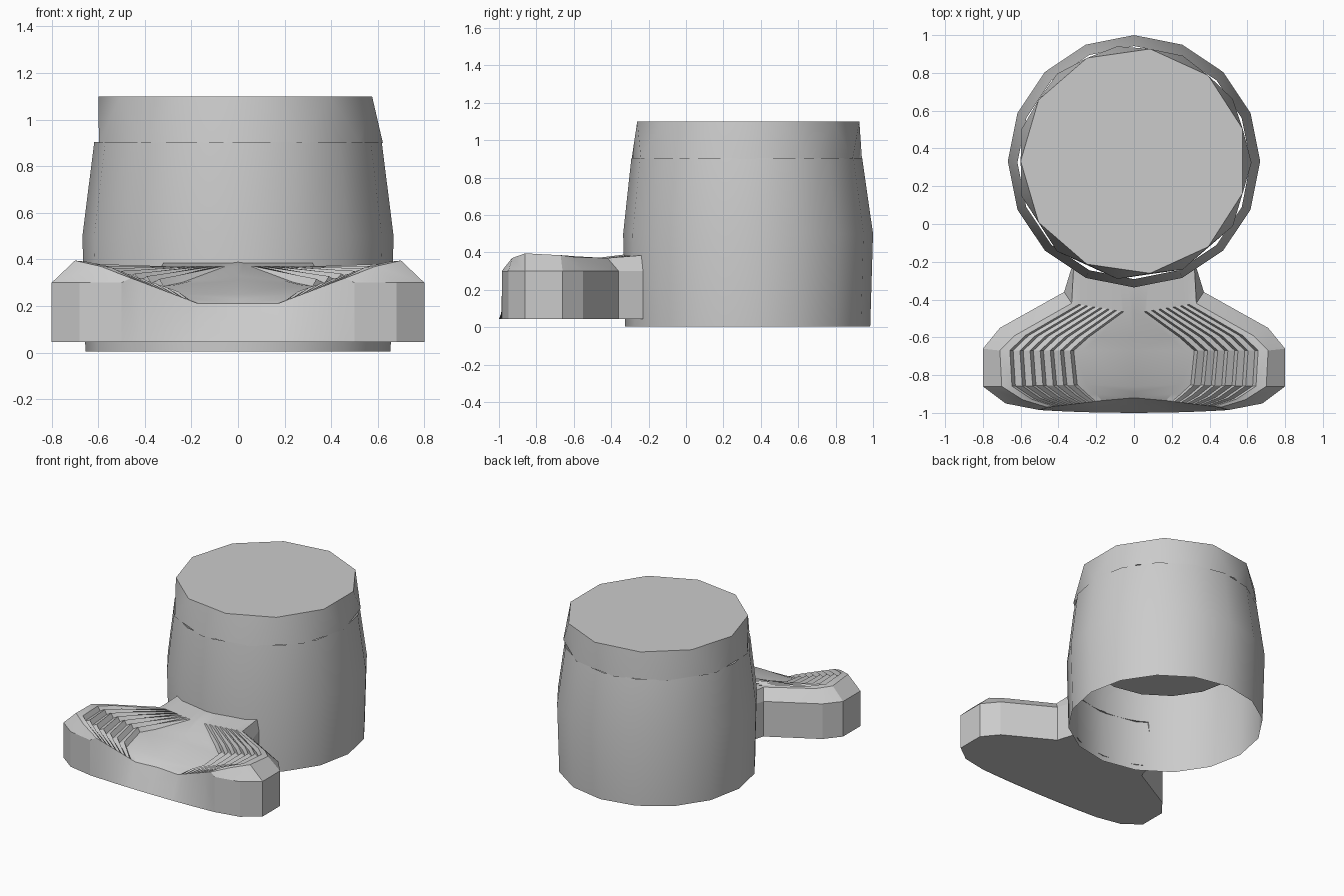
import bpy, bmesh, math
from mathutils import Vector

if "Cube" in bpy.data.objects:
    bpy.data.objects.remove(bpy.data.objects["Cube"], do_unlink=True)

grey = bpy.data.materials.new("plain grey")
grey.use_nodes = True
colour = (0.6, 0.6, 0.6, 1)
grey.diffuse_color = colour
grey.node_tree.nodes["Principled BSDF"].inputs["Base Color"].default_value = colour


def finish(name, bm, angle):
    """Turn a bmesh into a named, shaded object."""
    mesh = bpy.data.meshes.new(name)
    bm.to_mesh(mesh)
    bm.free()
    mesh.materials.append(grey)
    ob = bpy.data.objects.new(name, mesh)
    bpy.context.collection.objects.link(ob)
    bpy.ops.object.select_all(action="DESELECT")
    ob.select_set(True)
    bpy.context.view_layer.objects.active = ob
    bpy.ops.object.shade_smooth_by_angle(angle=math.radians(angle))
    return ob


def ring(bm, n, radius, y, z, turn=0.0):
    out = []
    for i in range(n):
        a = 2 * math.pi * (i + turn) / n
        out.append(bm.verts.new((radius * math.cos(a), y + radius * math.sin(a), z)))
    return out


# Barrel: open-bottomed tapered tube
SIDES = 16
bm = bmesh.new()
rings = [ring(bm, SIDES, r, y, z) for r, y, z in
         ((0.655, 0.33, 0.005), (0.668, 0.332, 0.5), (0.617, 0.325, 0.905))]
for low, high in zip(rings, rings[1:]):
    for i in range(SIDES):
        j = (i + 1) % SIDES
        bm.faces.new((low[i], low[j], high[j], high[i]))
finish("barrel", bm, 40)

# Ceiling inside the hollow of the barrel
bm = bmesh.new()
bm.faces.new(reversed(ring(bm, SIDES, 0.54, 0.33, 0.53)))
finish("inner_ceiling", bm, 30)

# Collar: triangulated facets up to a flat lid
SIDES = 11
bm = bmesh.new()
low = ring(bm, SIDES, 0.622, 0.325, 0.9)
high = ring(bm, SIDES, 0.6, 0.333, 1.1, 0.5)
for i in range(SIDES):
    j = (i + 1) % SIDES
    bm.faces.new((low[i], low[j], high[i]))
    bm.faces.new((high[i], low[j], high[j]))
bm.faces.new(high)
finish("collar", bm, 36)

# Pad: half is lofted row by row from the outer wall to the middle
outline = [(0.33, -0.23), (0.37, -0.36), (0.71, -0.55), (0.8, -0.66),
           (0.8, -0.86), (0.68, -0.95), (0.5, -0.985)]
top_rim = [(0.32, -0.23, 0.385), (0.33, -0.42, 0.37), (0.63, -0.59, 0.375),
           (0.71, -0.67, 0.385), (0.7, -0.86, 0.395), (0.59, -0.93, 0.37),
           (0.46, -0.97, 0.32)]
scoop = [(0.03, -0.32, 0.385), (0.02, -0.47, 0.37), (0.19, -0.6, 0.31),
         (0.27, -0.67, 0.29), (0.25, -0.85, 0.25), (0.2, -0.9, 0.23),
         (0.17, -0.935, 0.21)]
middle = [(0, -0.32, 0.39), (0, -0.48, 0.37), (0, -0.6, 0.33),
          (0, -0.67, 0.31), (0, -0.86, 0.25), (0, -0.89, 0.23),
          (0, -0.92, 0.21)]


def barrel_y(x):
    """Front of the barrel wall at a given x."""
    return 0.33 - math.sqrt(0.65 ** 2 - x * x)


def with_front(row):
    """Continue a row down the sloping front wall."""
    pts = [Vector(p) for p in row]
    x = pts[-1].x
    base = Vector((x, -1.0 + 0.06 * x * x, 0.045))
    return pts + [pts[-1].lerp(base, 0.5), base]


def blend(t, lift):
    """Row between rim and scoop, lifted to form a saw-tooth edge."""
    row = [Vector(a).lerp(Vector(b), t) for a, b in zip(top_rim, scoop)]
    row[0].y = barrel_y(row[0].x)
    for p in row[2:6]:
        p.z += lift
    return with_front(row)


foot = [Vector((x, y, 0.045)) for x, y in outline]
foot += [foot[-1].copy(), foot[-1].copy()]
wall = [Vector((x, y, 0.3)) for x, y in outline]
wall += [wall[-1].lerp(foot[-1], 0.5), foot[-1].copy()]
rows = [foot, wall, with_front(top_rim)]
RIBS = 7
for k in range(RIBS):
    t = 0.12 + 0.85 * k / RIBS
    rows += [blend(t, 0.012), blend(t + 0.04, -0.016)]
rows += [with_front(scoop), with_front(middle)]

bm = bmesh.new()
for side in (1, -1):
    grid = [[bm.verts.new((side * p.x, p.y, p.z)) for p in row] for row in rows]
    for a, b in zip(grid, grid[1:]):
        for i in range(len(a) - 1):
            bm.faces.new((a[i], a[i + 1], b[i + 1], b[i]))
# Flat underside, following the barrel at the back
under = outline + [(0, -1.0)] + [(-x, y) for x, y in reversed(outline)]
under += [(x, barrel_y(x)) for x in (-0.22, -0.11, 0, 0.11, 0.22)]
bm.faces.new([bm.verts.new((x, y, 0.045)) for x, y in under])
bmesh.ops.remove_doubles(bm, verts=bm.verts, dist=0.001)
bmesh.ops.recalc_face_normals(bm, faces=bm.faces)
finish("thumb_pad", bm, 20)
